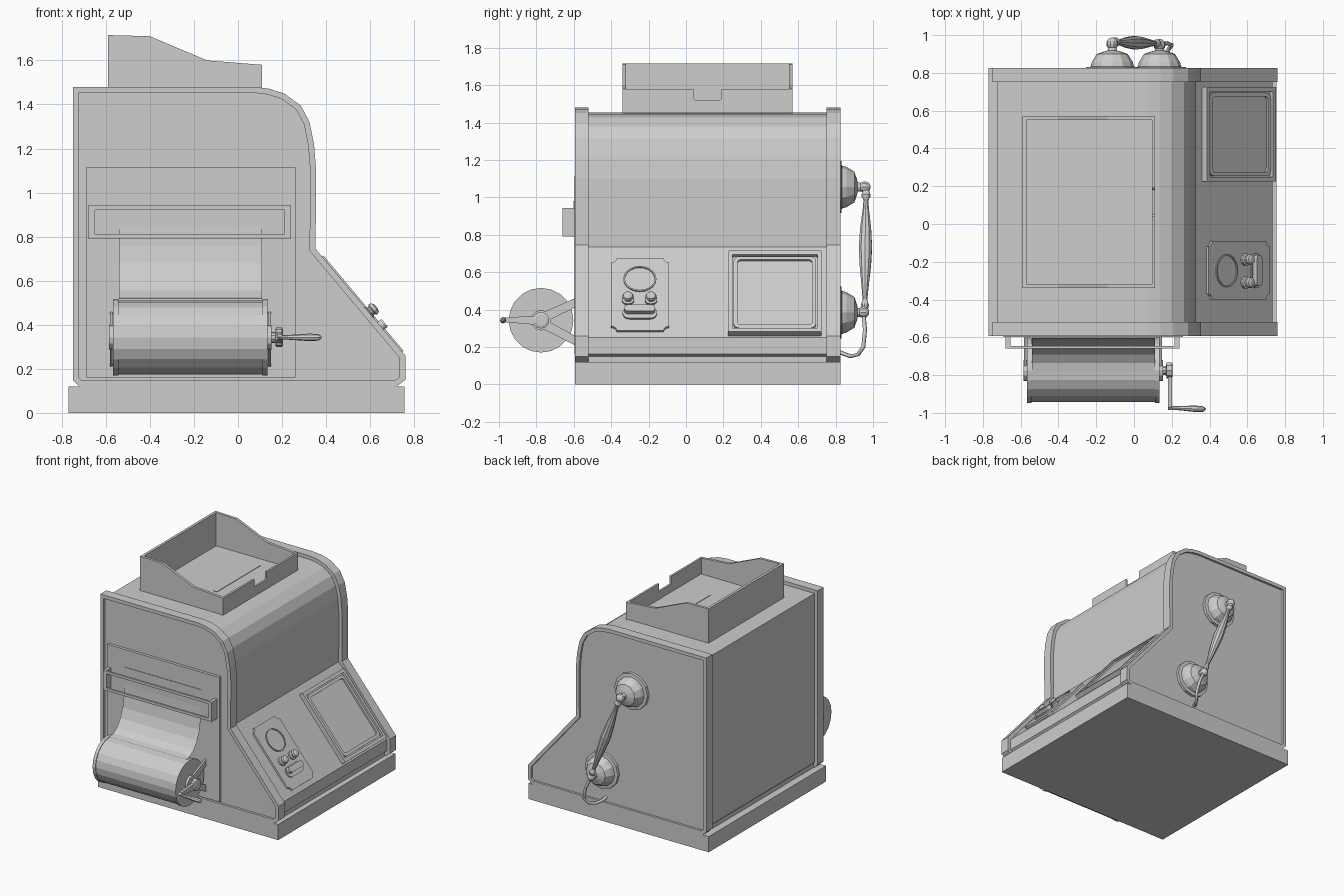
import bpy, bmesh, math
from mathutils import Vector, Matrix

if "Cube" in bpy.data.objects:
    bpy.data.objects.remove(bpy.data.objects["Cube"])

grey = bpy.data.materials.new("plain grey")
grey.diffuse_color = (0.61, 0.61, 0.61, 1)
grey.use_nodes = True
grey.node_tree.nodes["Principled BSDF"].inputs["Base Color"].default_value = grey.diffuse_color


def finish(name, bm, fix=True):
    if fix:
        bmesh.ops.recalc_face_normals(bm, faces=bm.faces)
    me = bpy.data.meshes.new(name)
    bm.to_mesh(me)
    bm.free()
    me.materials.append(grey)
    ob = bpy.data.objects.new(name, me)
    bpy.context.scene.collection.objects.link(ob)
    return ob


def frame(origin, x, y):
    x, y = Vector(x).normalized(), Vector(y).normalized()
    m = Matrix((x, y, x.cross(y))).transposed().to_4x4()
    m.translation = Vector(origin)
    return m


def front_plane(y):   # profile in x,z; depth runs toward the front
    return frame((0, y, 0), (1, 0, 0), (0, 0, 1))


def side_plane(x):    # profile in y,z; depth runs toward the right
    return frame((x, 0, 0), (0, 1, 0), (0, 0, 1))


def prism(name, pts, mat, z0, z1):
    bm = bmesh.new()
    lo, hi = [[bm.verts.new(mat @ Vector((a, b, z))) for a, b in pts] for z in (z0, z1)]
    bm.faces.new(lo)
    bm.faces.new(hi)
    for i in range(len(pts)):
        j = (i + 1) % len(pts)
        bm.faces.new((lo[i], lo[j], hi[j], hi[i]))
    return finish(name, bm)


def ring(name, outer, inner, mat, z0, z1):
    bm = bmesh.new()
    loops = [[bm.verts.new(mat @ Vector((a, b, z))) for a, b in p]
             for p, z in ((outer, z0), (outer, z1), (inner, z1), (inner, z0))]
    for k in range(4):
        p, q = loops[k], loops[(k + 1) % 4]
        for i in range(len(outer)):
            j = (i + 1) % len(outer)
            bm.faces.new((p[i], p[j], q[j], q[i]))
    return finish(name, bm)


def box(name, x0, x1, y0, y1, z0, z1):
    return prism(name, [(x0, y0), (x1, y0), (x1, y1), (x0, y1)], Matrix(), z0, z1)


def lathe(name, profile, origin, axis, seg=12):
    rot = Vector((0, 0, 1)).rotation_difference(Vector(axis)).to_matrix().to_4x4()
    mat = Matrix.Translation(origin) @ rot
    bm = bmesh.new()
    loops = [[bm.verts.new(mat @ Vector((r * math.cos(t * math.tau / seg),
                                         r * math.sin(t * math.tau / seg), h)))
              for t in range(seg)] for r, h in profile]
    for p, q in zip(loops, loops[1:]):
        for i in range(seg):
            j = (i + 1) % seg
            bm.faces.new((p[i], p[j], q[j], q[i]))
    bm.faces.new(loops[0])
    bm.faces.new(loops[-1])
    return finish(name, bm)


def ball(name, centre, r, axis):
    prof = [(r * math.sin(a), -r * math.cos(a)) for a in
            [0.15 + i * (math.pi - 0.3) / 6 for i in range(7)]]
    return lathe(name, prof, centre, axis, 10)


def rrect(cx, cy, w, h, r, n=4, scoop=False):
    pts = []
    for k, (sx, sy) in enumerate(((1, 1), (-1, 1), (-1, -1), (1, -1))):
        d = 0 if scoop else r
        for i in range(n + 1):
            a = 270 + 90 * k - 90 * i / n if scoop else 90 * k + 90 * i / n
            a = math.radians(a)
            pts.append((cx + sx * (w / 2 - d) + r * math.cos(a),
                        cy + sy * (h / 2 - d) + r * math.sin(a)))
    return pts


def inset(pts, d):    # inward mitred offset of a counter-clockwise outline
    out, n = [], len(pts)
    for i in range(n):
        p, a, b = Vector(pts[i]), Vector(pts[i - 1]), Vector(pts[(i + 1) % n])
        e1, e2 = (p - a).normalized(), (b - p).normalized()
        n1, n2 = Vector((-e1.y, e1.x)), Vector((-e2.y, e2.x))
        q = p + (n1 + n2) * d / (1 + n1.dot(n2))
        out.append((q.x, q.y))
    return out


# Cabinet: plinth, raised end rims and inset core
outline = [(-0.72, 0.12), (0.72, 0.12), (0.76, 0.15), (0.76, 0.26), (0.352, 0.745),
           (0.355, 1.10), (0.345, 1.22), (0.325, 1.32), (0.285, 1.395), (0.21, 1.45),
           (0.14, 1.472), (0.07, 1.48), (-0.75, 1.48), (-0.75, 0.15)]
core = inset(outline, 0.027)
box("base", -0.77, 0.755, -0.593, 0.825, 0, 0.12)
box("base_riser", -0.715, 0.715, -0.56, 0.79, 0.12, 0.16)
prism("cabinet_core", core, front_plane(0), -0.808, 0.575)
for name, y in (("front_rim", -0.52), ("back_rim", 0.825)):
    ring(name, outline, core, front_plane(y), 0, 0.073)

# Hopper tray on top
wall = [(-0.59, 1.45), (0.11, 1.45), (0.11, 1.58), (-0.14, 1.60), (-0.40, 1.71), (-0.59, 1.715)]
prism("hopper_front", wall, front_plane(-0.32), 0, 0.02)
prism("hopper_back", wall, front_plane(0.57), 0, 0.02)
box("hopper_left", -0.59, -0.57, -0.34, 0.57, 1.45, 1.715)
prism("hopper_right", [(-0.34, 1.45), (0.57, 1.45), (0.57, 1.58), (0.19, 1.58), (0.19, 1.53),
                       (0.18, 1.52), (0.05, 1.52), (0.04, 1.53), (0.04, 1.58), (-0.34, 1.58)],
      side_plane(0.095), 0, 0.015)
box("hopper_floor", -0.58, 0.10, -0.33, 0.56, 1.44, 1.46)
box("hopper_slot", -0.16, -0.13, -0.07, 0.46, 1.46, 1.464)

# Front panel, slot plate and paper guide
box("front_panel", -0.69, 0.26, -0.597, -0.57, 0.16, 1.113)
box("slot_plate", -0.54, 0.11, -0.601, -0.597, 0.79, 0.98)
rect = rrect(-0.22, 0.867, 0.92, 0.15, 0.001, 1)
hole = rrect(-0.22, 0.867, 0.86, 0.11, 0.001, 1)
ring("paper_guide", rect, hole, front_plane(-0.645), 0, 0.015)
for x in (-0.68, 0.215):
    box("guide_end", x, x + 0.025, -0.66, -0.59, 0.792, 0.942)

# Paper sheet curving down on to the roll
bm = bmesh.new()
prev = None
for y, z in [(-0.603, 0.85), (-0.608, 0.76), (-0.622, 0.68), (-0.65, 0.61), (-0.69, 0.555),
             (-0.735, 0.525), (-0.78, 0.516)]:
    cur = [bm.verts.new((x, y, z)) for x in (-0.54, 0.11)]
    if prev:
        bm.faces.new((prev[0], cur[0], cur[1], prev[1]))
    prev = cur
finish("paper_sheet", bm, fix=False)

# Paper roll with flanges, hubs and V brackets
cy, cz = -0.775, 0.343
lathe("paper_roll", [(0.168, 0), (0.168, 0.66)], (-0.545, cy, cz), (1, 0, 0), 20)
for x, hub in ((-0.567, -0.585), (0.111, 0.133)):
    lathe("roll_flange", [(0.173, 0), (0.173, 0.024)], (x, cy, cz), (1, 0, 0), 20)
    lathe("roll_hub", [(0.055, 0), (0.055, 0.02)], (hub, cy, cz), (1, 0, 0), 12)
    prism("roll_bracket", [(-0.595, 0.46), (-0.80, 0.37), (-0.80, 0.315), (-0.595, 0.21),
                           (-0.595, 0.26), (-0.74, 0.34), (-0.595, 0.41)],
          side_plane(hub), 0.003, 0.016)

# Crank
lathe("crank_shaft", [(0.025, 0), (0.025, 0.02), (0.045, 0.022), (0.045, 0.05), (0.03, 0.055)],
      (0.15, cy, cz), (1, 0, 0), 10)
prism("crank_arm", [(-0.76, 0.315), (-0.76, 0.37), (-0.97, 0.357), (-0.985, 0.345), (-0.97, 0.333)],
      side_plane(0.18), 0, 0.02)
lathe("crank_handle", [(0.009, 0), (0.011, 0.04), (0.017, 0.13), (0.015, 0.17), (0.005, 0.185)],
      (0.195, -0.973, 0.343), (1, -0.04, 0), 8)

# Sloped console: display frame and control plate
slope = frame((0.548, 0, 0.474), (0, 1, 0), (-0.408, 0, 0.485))
prism("display_backing", rrect(0.475, 0.005, 0.46, 0.52, 0.02), slope, -0.01, 0.012)
ring("display_frame", rrect(0.475, 0.005, 0.50, 0.565, 0.003),
     rrect(0.475, 0.005, 0.455, 0.515, 0.003), slope, -0.005, 0.032)
ring("display_bezel", rrect(0.475, 0.005, 0.44, 0.50, 0.03),
     rrect(0.475, 0.005, 0.40, 0.455, 0.02), slope, 0, 0.024)
prism("control_plate", rrect(-0.245, 0, 0.31, 0.505, 0.03, 3, True), slope, -0.01, 0.012)
dial = [[(-0.247 + r * math.cos(i * math.tau / 20), 0.105 + r * math.sin(i * math.tau / 20))
         for i in range(20)] for r in (0.088, 0.08)]
ring("dial_ring", dial[0], dial[1], slope, 0.01, 0.019)
normal = slope.to_3x3() @ Vector((0, 0, 1))
for y in (-0.31, -0.187):
    lathe("knob", [(0.033, 0), (0.033, 0.015), (0.022, 0.02), (0.022, 0.03), (0.03, 0.036),
                   (0.026, 0.05), (0.012, 0.056)],
          slope @ Vector((y, -0.045, 0.01)), normal, 10)
prism("lever_base", rrect(-0.247, -0.135, 0.185, 0.08, 0.039), slope, 0.01, 0.022)
prism("lever_bar", rrect(-0.247, -0.125, 0.165, 0.045, 0.022), slope, 0.02, 0.048)

# Back bosses, each with a flange, stepped dome and ball
boss = [(0.14, 0), (0.14, 0.022), (0.115, 0.025), (0.108, 0.05), (0.082, 0.092),
        (0.045, 0.105), (0.025, 0.11), (0.022, 0.13)]
tips = [Vector((-0.115, 0.955, 1.055)), Vector((0.135, 0.948, 0.385))]
for tip in tips:
    lathe("back_boss", boss, (tip.x, 0.808, tip.z), (0, 1, 0), 12)
    ball("boss_ball", tip, 0.032, (0, 1, 0))

# Spindle handle joining the balls
axis = tips[1] - tips[0]
L = axis.length
spindle = [(0.018, 0.03), (0.026, 0.07), (0.014, 0.10), (0.016, 0.16), (0.030, 0.32),
           (0.037, 0.48), (0.032, 0.62), (0.018, 0.82), (0.013, 0.90), (0.022, 0.94), (0.018, 0.97)]
lathe("handle", [(r, h * L) for r, h in spindle], tips[0] + Vector((0, 0.008, 0)), axis, 10)

# Cord hanging from the lower ball back to the cabinet
cu = bpy.data.curves.new("cord", "CURVE")
cu.dimensions = "3D"
cu.bevel_depth = 0.011
cu.bevel_resolution = 1
path = [(0.14, 0.95, 0.37), (0.18, 0.957, 0.29), (0.20, 0.948, 0.20), (0.18, 0.92, 0.16),
        (0.15, 0.88, 0.15), (0.12, 0.84, 0.165), (0.11, 0.80, 0.18)]
sp = cu.splines.new("POLY")
sp.points.add(len(path) - 1)
for p, c in zip(sp.points, path):
    p.co = (*c, 1)
cu.materials.append(grey)
cord = bpy.data.objects.new("cord", cu)
bpy.context.scene.collection.objects.link(cord)
